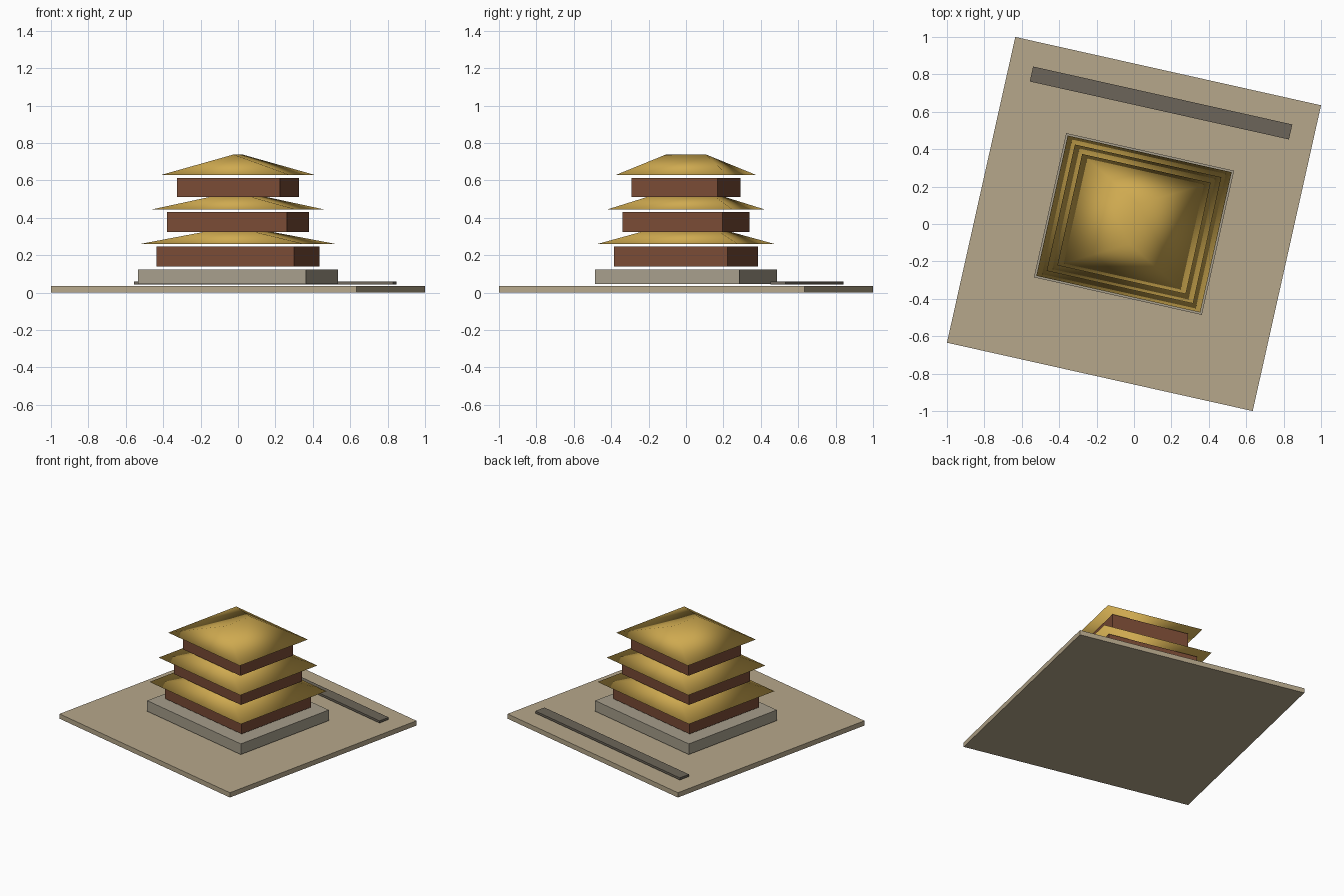
import bpy, bmesh, math
from mathutils import Matrix

if "Cube" in bpy.data.objects:
    bpy.data.objects.remove(bpy.data.objects["Cube"])

TURN = Matrix.Rotation(math.radians(-12.6), 4, 'Z')  # whole model is turned on its plot


def material(name, rgb):
    m = bpy.data.materials.new(name)
    m.diffuse_color = (*rgb, 1)
    m.use_nodes = True
    m.node_tree.nodes["Principled BSDF"].inputs["Base Color"].default_value = m.diffuse_color
    return m


SAND = material("sand", (0.47, 0.39, 0.26))
STONE = material("stone", (0.38, 0.34, 0.26))
DARK = material("dark_stone", (0.15, 0.13, 0.10))
BRICK = material("red_wall", (0.19, 0.07, 0.035))
GOLD = material("gold_roof", (0.62, 0.40, 0.08))


def finish(name, bm, mat, smooth=False):
    bmesh.ops.recalc_face_normals(bm, faces=bm.faces[:])
    for f in bm.faces:
        f.smooth = smooth
    mesh = bpy.data.meshes.new(name)
    bm.to_mesh(mesh)
    bm.free()
    mesh.materials.append(mat)
    ob = bpy.data.objects.new(name, mesh)
    ob.matrix_world = TURN
    bpy.context.collection.objects.link(ob)


def block(name, hx, hy, z0, z1, mat, y=0.0):
    bm = bmesh.new()
    bmesh.ops.create_cube(bm, size=1, matrix=Matrix.Translation((0, y, (z0 + z1) / 2))
                          @ Matrix.Diagonal((2 * hx, 2 * hy, z1 - z0, 1)))
    finish(name, bm, mat)


def hip_roof(name, hx, hy, z0, z1):
    # closed hip roof, short ridge running front to back
    bm = bmesh.new()
    r = 0.36 * hy
    a, b, c, d = [bm.verts.new((sx * hx, sy * hy, z0))
                  for sx, sy in ((-1, -1), (1, -1), (1, 1), (-1, 1))]
    s, n = bm.verts.new((0, -r, z1)), bm.verts.new((0, r, z1))
    for f in ((a, d, c, b), (a, b, s), (b, c, n, s), (c, d, n), (d, a, s, n)):
        bm.faces.new(f)
    finish(name, bm, GOLD, smooth=True)


# ground plot, rear path strip and plinth
block("ground_plot", 0.8375, 0.8375, 0.0, 0.035, SAND)
block("rear_path", 0.71, 0.041, 0.042, 0.058, DARK, y=0.663)
block("plinth", 0.46, 0.395, 0.045, 0.123, STONE)

# three tiers: wall half sizes, wall z range, roof half sizes, roof z range
TIERS = [
    (0.376, 0.311, 0.140, 0.245, 0.449, 0.384, 0.260, 0.353),
    (0.329, 0.274, 0.325, 0.430, 0.401, 0.346, 0.443, 0.538),
    (0.282, 0.236, 0.510, 0.613, 0.352, 0.305, 0.629, 0.738),
]
for i, (wx, wy, w0, w1, rx, ry, r0, r1) in enumerate(TIERS, 1):
    block(f"wall_tier_{i}", wx, wy, w0, w1, BRICK)
    hip_roof(f"roof_tier_{i}", rx, ry, r0, r1)
